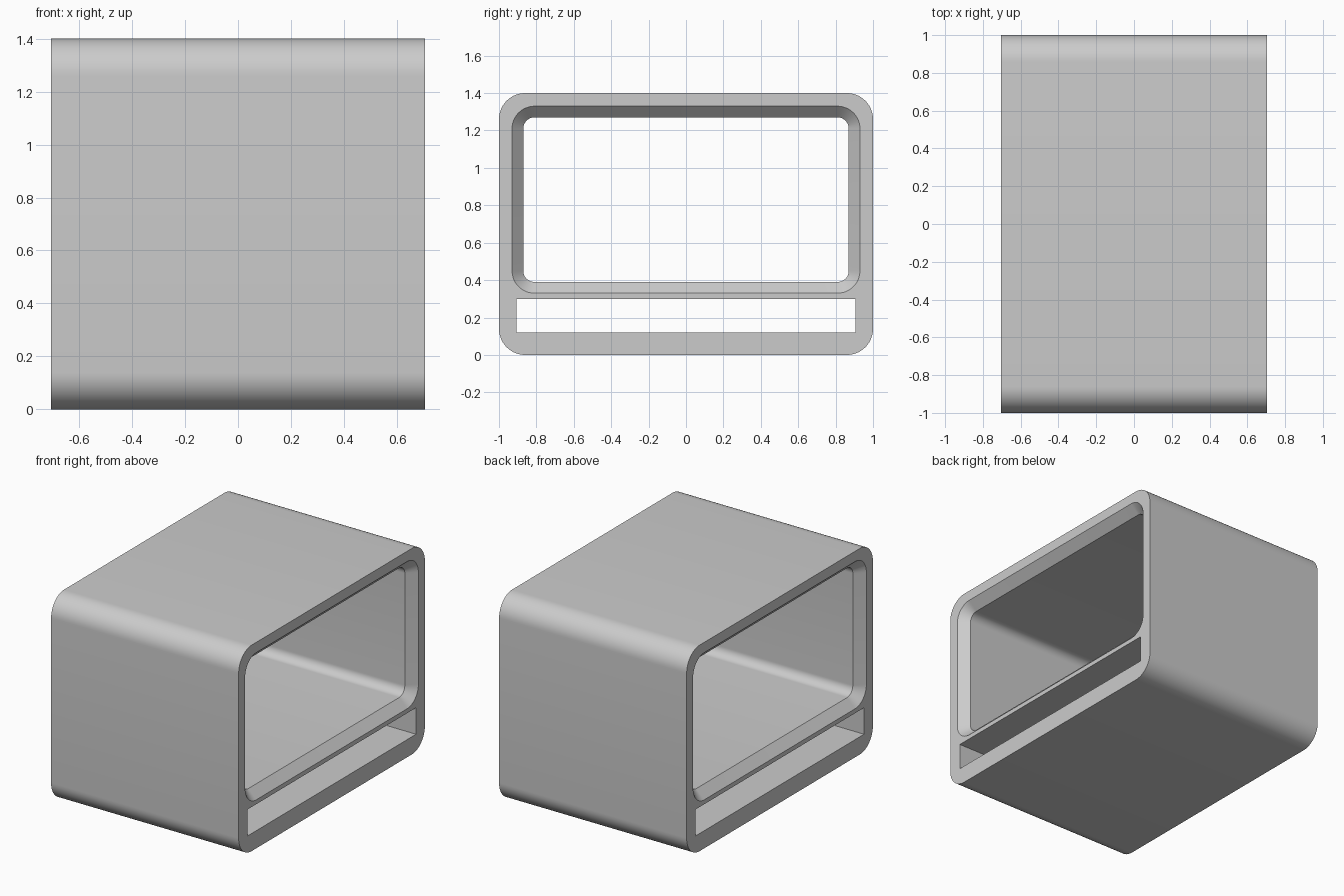
import bpy, bmesh, math

cube = bpy.data.objects.get("Cube")
if cube:
    bpy.data.objects.remove(cube, do_unlink=True)

HALF = 0.705      # half length of the housing along x
CHAMFER = 0.06    # depth and width of the rim chamfer

grey = bpy.data.materials.new("light grey")
grey.use_nodes = True
colour = (0.6, 0.6, 0.6, 1)
grey.diffuse_color = colour
grey.node_tree.nodes["Principled BSDF"].inputs["Base Color"].default_value = colour


def rounded_rect(half_y, low, high, radius, steps=12):
    """Outline in the y-z plane, anticlockwise seen from +x."""
    if radius == 0:
        return [(half_y, low), (half_y, high), (-half_y, high), (-half_y, low)]
    y, b, t = half_y - radius, low + radius, high - radius
    points = []
    for k, (cy, cz) in enumerate([(y, b), (y, t), (-y, t), (-y, b)]):
        for s in range(steps + 1):
            a = math.pi / 2 * (k - 1 + s / steps)
            points.append((cy + radius * math.cos(a), cz + radius * math.sin(a)))
    return points


def loft(name, sections):
    """Solid skinned through (x, outline) sections, capped at both ends."""
    bm = bmesh.new()
    rings = [[bm.verts.new((x, y, z)) for y, z in outline] for x, outline in sections]
    for r0, r1 in zip(rings, rings[1:]):
        for i in range(len(r0)):
            j = (i + 1) % len(r0)
            bm.faces.new((r0[i], r0[j], r1[j], r1[i]))
    bm.faces.new(rings[0])
    bm.faces.new(rings[-1])
    bmesh.ops.recalc_face_normals(bm, faces=bm.faces)
    mesh = bpy.data.meshes.new(name)
    bm.to_mesh(mesh)
    bm.free()
    mesh.materials.append(grey)
    obj = bpy.data.objects.new(name, mesh)
    bpy.context.collection.objects.link(obj)
    return obj


# Rounded outer housing
outer = rounded_rect(1.0, 0, 1.4, 0.14)
housing = loft("housing", [(-HALF, outer), (HALF, outer)])

# Main opening, flared at both ends; the flare runs a little past the faces
narrow = rounded_rect(0.87, 0.39, 1.27, 0.06)
past = 0.02
grow = CHAMFER + past
wide = rounded_rect(0.87 + grow, 0.39 - grow, 1.27 + grow, 0.06 + grow)
inner = HALF - CHAMFER
opening = loft("opening_cutter", [(-HALF - past, wide), (-inner, narrow),
                                  (inner, narrow), (HALF + past, wide)])

# Square-cornered slot below the opening
slot_outline = rounded_rect(0.905, 0.12, 0.3, 0)
slot = loft("slot_cutter", [(-HALF - 0.1, slot_outline), (HALF + 0.1, slot_outline)])

# Cut both through the housing, bake the result and drop the cutters
for cutter in (opening, slot):
    mod = housing.modifiers.new(cutter.name, 'BOOLEAN')
    mod.operation = 'DIFFERENCE'
    mod.solver = 'EXACT'
    mod.object = cutter
    cutter.hide_render = True

bpy.ops.object.select_all(action='DESELECT')
housing.select_set(True)
bpy.context.view_layer.objects.active = housing
for mod in list(housing.modifiers):
    bpy.ops.object.modifier_apply(modifier=mod.name)
for cutter in (opening, slot):
    bpy.data.objects.remove(cutter, do_unlink=True)

bpy.ops.object.shade_smooth_by_angle(angle=math.radians(30))
